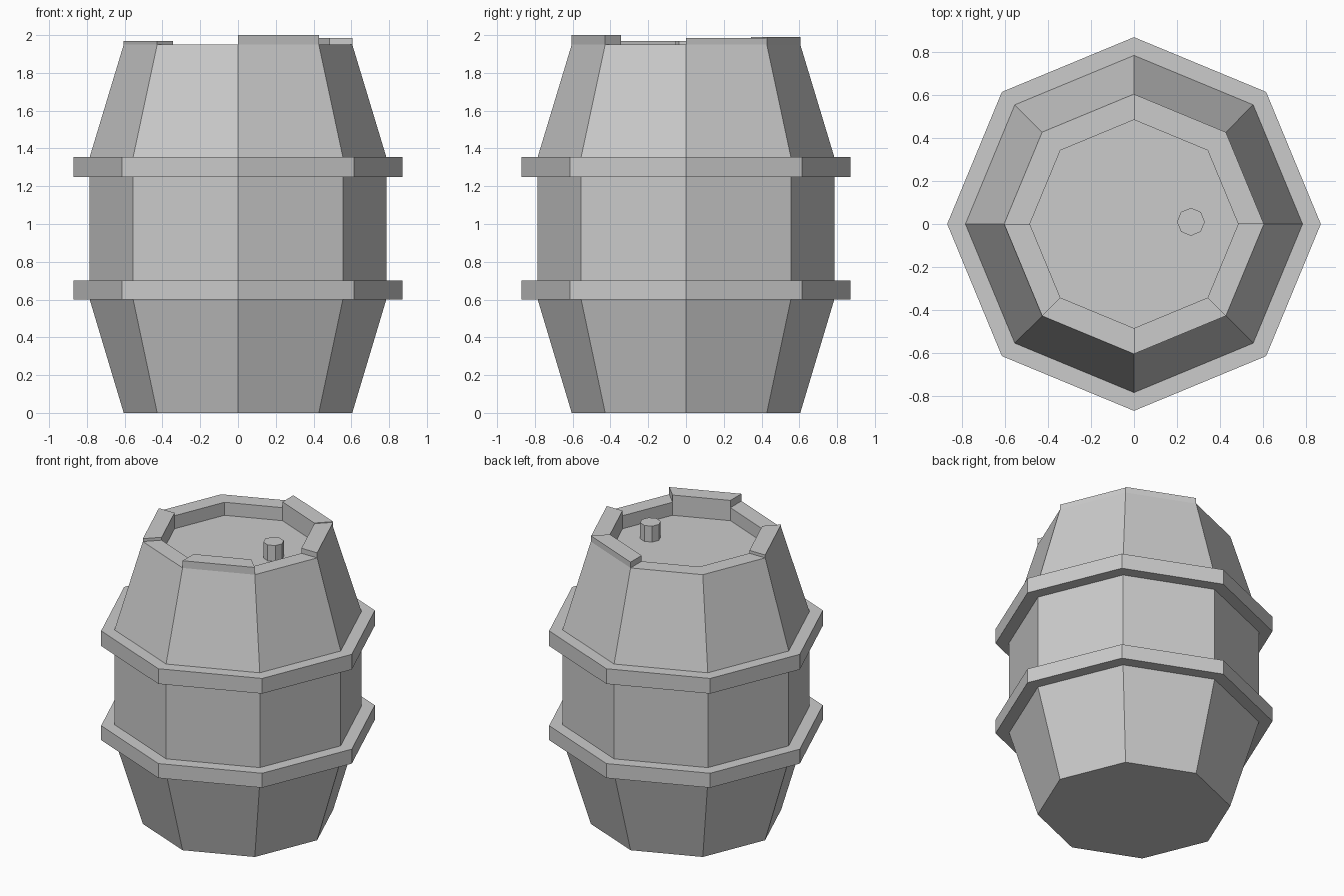
import bpy, bmesh
from math import cos, sin, radians

if "Cube" in bpy.data.objects:
    bpy.data.objects.remove(bpy.data.objects["Cube"])

SIDES = 8


def lathe(name, profile, centre=(0, 0), raised=None, rim_row=None):
    """Eight-sided closed solid from (radius, z) points, bottom to top.
    raised maps a side number to how far its rim face is pulled up."""
    bm = bmesh.new()
    rings = []
    for r, z in profile:
        ring = []
        for i in range(SIDES):
            a = radians(360 / SIDES * i)
            ring.append(bm.verts.new((centre[0] + r * cos(a), centre[1] + r * sin(a), z)))
        rings.append(ring)
    rim = []
    for row, (lo, hi) in enumerate(zip(rings, rings[1:])):
        for i in range(SIDES):
            j = (i + 1) % SIDES
            face = bm.faces.new((lo[i], lo[j], hi[j], hi[i]))
            if row == rim_row:
                rim.append(face)
    bm.faces.new(rings[0][::-1])
    bm.faces.new(rings[-1])
    bm.normal_update()

    # uneven stave ends
    for side, height in (raised or {}).items():
        out = bmesh.ops.extrude_discrete_faces(bm, faces=[rim[side]])
        bmesh.ops.translate(bm, verts=out["faces"][0].verts, vec=(0, 0, height))

    mesh = bpy.data.meshes.new(name)
    bm.to_mesh(mesh)
    bm.free()
    obj = bpy.data.objects.new(name, mesh)
    bpy.context.collection.objects.link(obj)
    return obj


# barrel body with two hoops, a rim and a sunken lid
barrel_profile = [
    (0.605, 0.0),
    (0.785, 0.60), (0.87, 0.60), (0.87, 0.70), (0.785, 0.70),        # lower hoop
    (0.785, 1.25), (0.87, 1.25), (0.87, 1.355), (0.785, 1.355),      # upper hoop
    (0.605, 1.95), (0.485, 1.95), (0.485, 1.86),                     # rim and lid
]
lathe("barrel", barrel_profile,
      raised={0: 0.035, 1: 0.04, 4: 0.02, 6: 0.05}, rim_row=9)

# stopper in the lid
lathe("stopper", [(0.065, 1.86), (0.065, 1.97)], centre=(0.265, 0.01))
